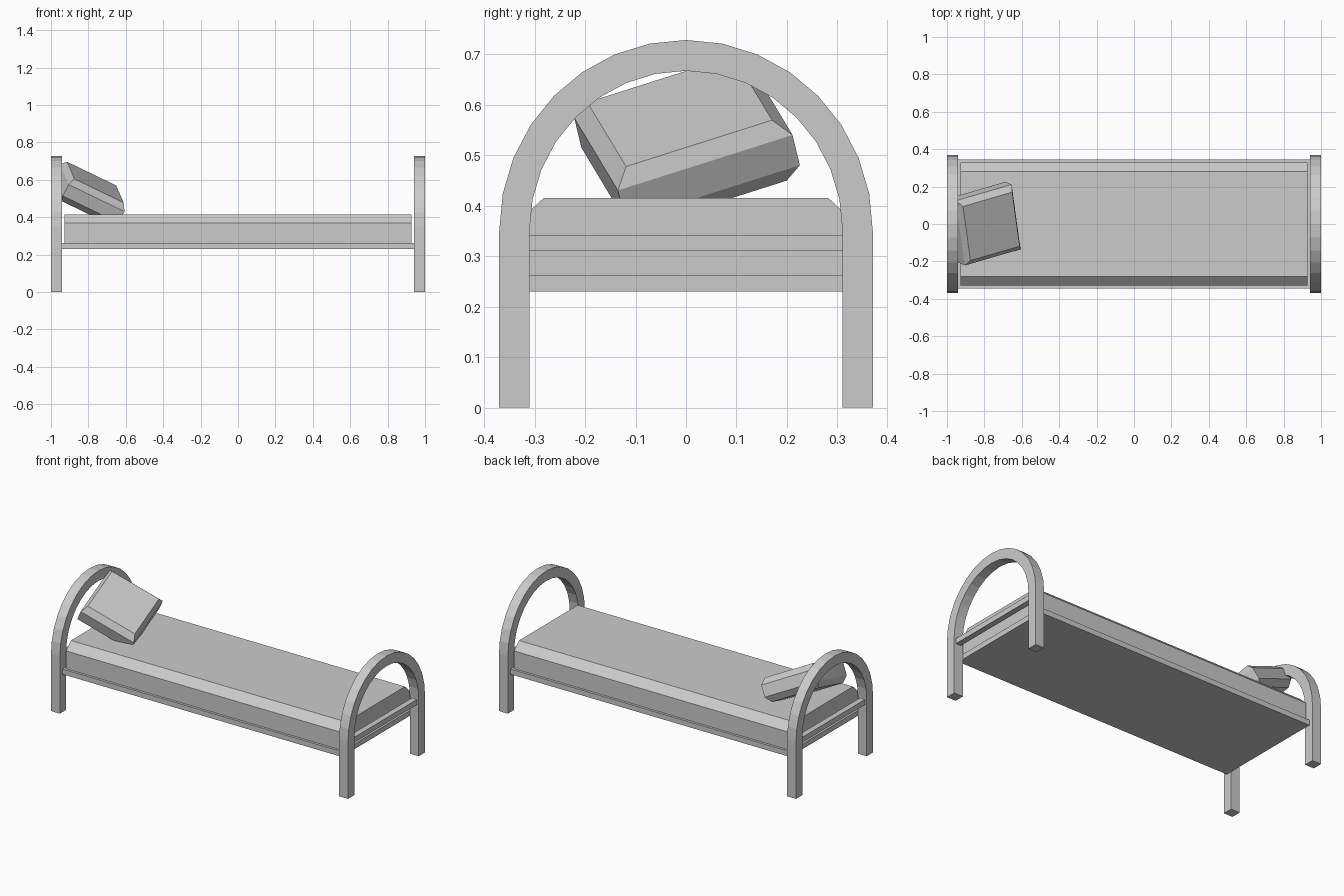
import bpy, bmesh, math
from mathutils import Vector, Matrix

if "Cube" in bpy.data.objects:
    bpy.data.objects.remove(bpy.data.objects["Cube"])


def finish(bm, name):
    bmesh.ops.recalc_face_normals(bm, faces=bm.faces)
    me = bpy.data.meshes.new(name)
    bm.to_mesh(me)
    bm.free()
    ob = bpy.data.objects.new(name, me)
    bpy.context.collection.objects.link(ob)
    return ob


def loft(name, rings, capped=True):
    """Skin a list of equal-length closed rings of points."""
    bm = bmesh.new()
    vs = [[bm.verts.new(p) for p in r] for r in rings]
    n = len(vs[0])
    for a, b in zip(vs, vs[1:]):
        for i in range(n):
            j = (i + 1) % n
            bm.faces.new((a[i], a[j], b[j], b[i]))
    if capped:
        bm.faces.new(vs[0])
        bm.faces.new(vs[-1])
    return finish(bm, name)


def prism_x(name, profile, x0, x1):
    return loft(name, [[(x, y, z) for y, z in profile] for x in (x0, x1)])


def rect(hy, z0, z1):
    return [(-hy, z0), (hy, z0), (hy, z1), (-hy, z1)]


def mirror_x(ob):
    m = ob.modifiers.new("mirror", 'MIRROR')
    m.use_axis = (True, False, False)


# Arched end frames: square tube swept up one leg, over the arch, down the other
SPRING, SEGS = 0.35, 16
path = [(-0.37, 0, -0.31, 0)]
for i in range(SEGS + 1):
    a = math.pi * (1 - i / SEGS)
    c, s = math.cos(a), math.sin(a)
    path.append((0.37 * c, SPRING + 0.378 * s, 0.31 * c, SPRING + 0.317 * s))
path.append((0.37, 0, 0.31, 0))
rings = [[(0.94, yo, zo), (1, yo, zo), (1, yi, zi), (0.94, yi, zi)]
         for yo, zo, yi, zi in path]
mirror_x(loft("arched_end_frame", rings))

# Cross rail between the legs at each end
mirror_x(prism_x("end_rail", rect(0.32, 0.31, 0.342), 0.953, 0.988))

# Base slab
prism_x("bed_base", rect(0.345, 0.23, 0.262), -0.94, 0.94)

# Mattress with chamfered long edges
prism_x("mattress", [(-0.33, 0.26), (0.33, 0.26), (0.33, 0.37), (0.282, 0.415),
                     (-0.282, 0.415), (-0.33, 0.37)], -0.927, 0.927)

# Tilted pillow, bevelled toward both faces
u = Vector((-0.13, 0.945, 0.30)).normalized()
v = Vector((-0.875, -0.231, 0.429))
n = u.cross(v).normalized()
v = n.cross(u)
levels = [(0.153, 0.151, -0.07), (0.183, 0.171, -0.035),
          (0.183, 0.171, 0.035), (0.153, 0.151, 0.07)]
pillow = loft("pillow", [[(-a, -b, h), (a, -b, h), (a, b, h), (-a, b, h)]
                         for a, b, h in levels])
rot = Matrix((u, v, n)).transposed().to_4x4()
pillow.matrix_world = Matrix.Translation((-0.796, 0.002, 0.527)) @ rot
